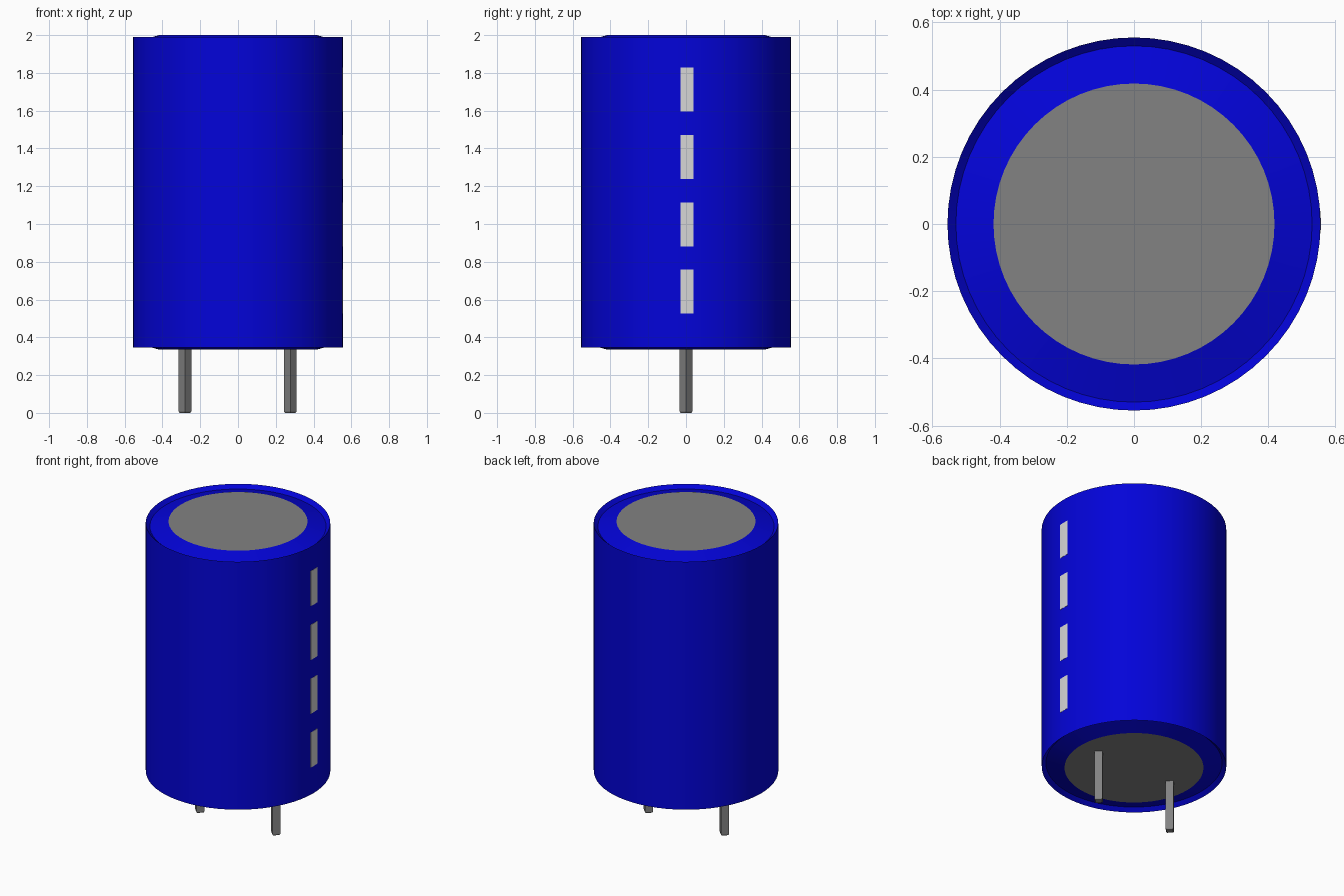
import bpy
import bmesh
from math import cos, sin, pi, asin, radians

if "Cube" in bpy.data.objects:
    bpy.data.objects.remove(bpy.data.objects["Cube"], do_unlink=True)


def material(name, rgb):
    m = bpy.data.materials.new(name)
    m.use_nodes = True
    colour = (*rgb, 1)
    m.diffuse_color = colour
    m.node_tree.nodes["Principled BSDF"].inputs["Base Color"].default_value = colour
    return m


BLUE = material("blue sleeve", (0.001, 0.001, 0.69))
GREY = material("grey metal", (0.225, 0.225, 0.225))
SILVER = material("light grey marking", (0.68, 0.68, 0.68))


def finish(name, bm, mat, smooth=True):
    bmesh.ops.recalc_face_normals(bm, faces=bm.faces[:])
    mesh = bpy.data.meshes.new(name)
    bm.to_mesh(mesh)
    bm.free()
    mesh.materials.append(mat)
    ob = bpy.data.objects.new(name, mesh)
    bpy.context.collection.objects.link(ob)
    if smooth:
        bpy.ops.object.select_all(action="DESELECT")
        bpy.context.view_layer.objects.active = ob
        ob.select_set(True)
        bpy.ops.object.shade_smooth_by_angle(angle=radians(20))
    return ob


def lathe(name, profile, mat, sides, x=0, smooth=True, capped=True):
    """Revolve (radius, z) points about a vertical axis."""
    bm = bmesh.new()
    rings = [[bm.verts.new((x + r * cos(2 * pi * i / sides),
                            r * sin(2 * pi * i / sides), z))
              for i in range(sides)] for r, z in profile]
    for a, b in zip(rings, rings[1:]):
        for i in range(sides):
            j = (i + 1) % sides
            bm.faces.new((a[i], a[j], b[j], b[i]))
    if capped:
        bm.faces.new(rings[0])
        bm.faces.new(rings[-1])
    return finish(name, bm, mat, smooth)


RADIUS, BOTTOM, TOP = 0.555, 0.335, 2.0
CAP = 0.418

# Sleeve, with a folded lip and sloping shoulder at both ends
end = [(CAP, 0), (0.53, 0.033), (RADIUS, 0.01)]
profile = [(r, BOTTOM + d) for r, d in end]
profile += [(r, TOP - d) for r, d in reversed(end)]
lathe("sleeve", profile, BLUE, 64, capped=False)

# Metal end discs closing the sleeve
for name, z, inward in (("top_disc", TOP, -0.03), ("bottom_disc", BOTTOM, 0.03)):
    lathe(name, [(CAP, z + inward), (CAP, z)], GREY, 64)

# Square wire leads set cornerwise, with slightly chamfered tips
for side, x in (("left", 0.277), ("right", -0.281)):
    lathe(f"{side}_lead", [(0.028, 0), (0.034, 0.008), (0.034, BOTTOM + 0.02)],
          GREY, 4, x=x, smooth=False)

# Polarity dashes wrapped on the left side
INNER, OUTER = RADIUS - 0.003, RADIUS + 0.001
for n in range(4):
    z = 0.525 + n * 0.357
    top = z + 0.233
    bm = bmesh.new()
    columns = []
    for i in range(5):
        a = asin((-0.029 + 0.068 * i / 4) / RADIUS)
        columns.append([bm.verts.new((r * cos(a), r * sin(a), h))
                        for r, h in ((INNER, z), (OUTER, z), (OUTER, top), (INNER, top))])
    for a, b in zip(columns, columns[1:]):
        for i in range(4):
            j = (i + 1) % 4
            bm.faces.new((a[i], a[j], b[j], b[i]))
    bm.faces.new(columns[0])
    bm.faces.new(columns[-1])
    finish(f"polarity_dash_{n + 1}", bm, SILVER)
